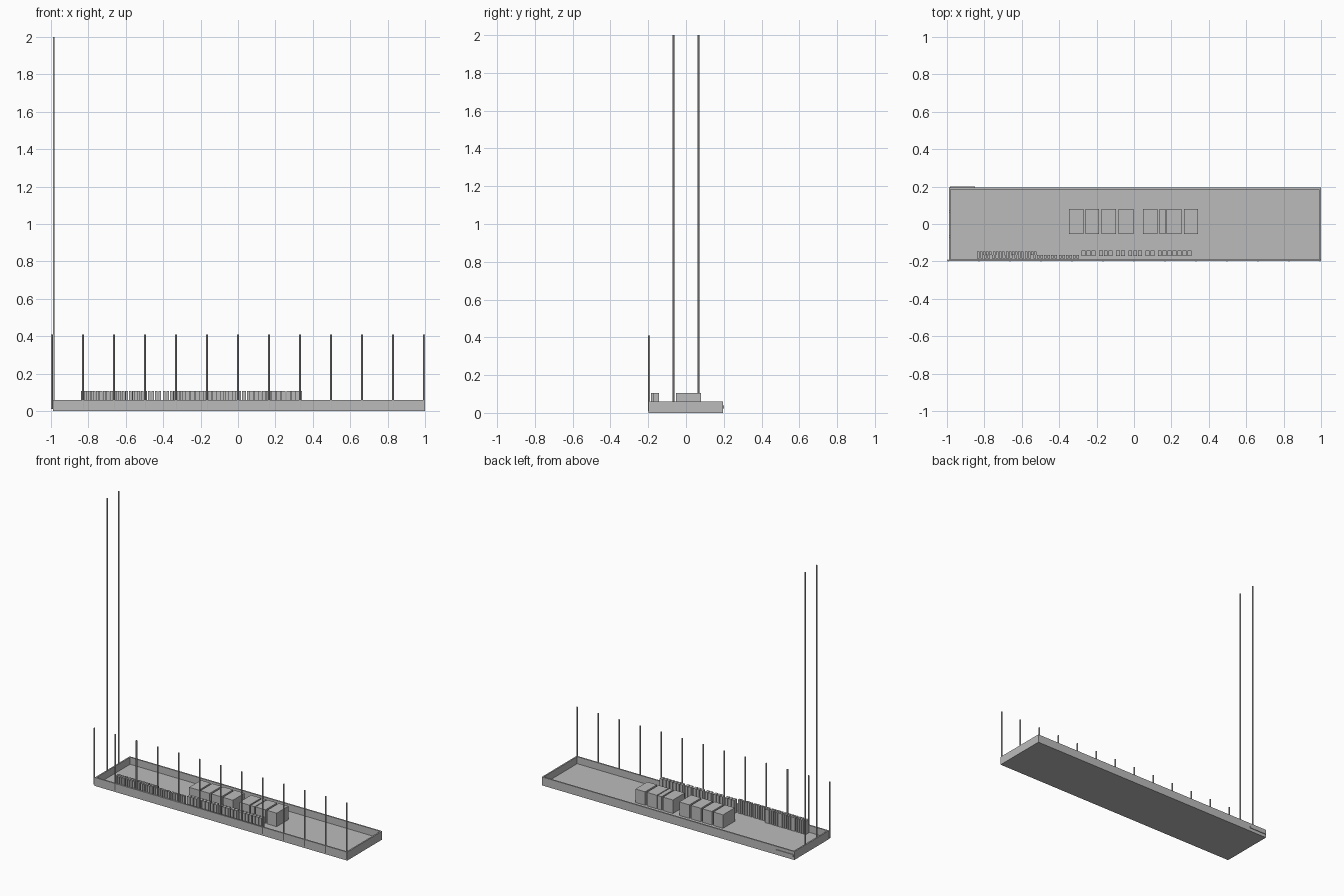
import bpy, bmesh
from mathutils import Matrix, Vector

if "Cube" in bpy.data.objects:
    bpy.data.objects.remove(bpy.data.objects["Cube"])

grey = bpy.data.materials.new("mid grey")
grey.diffuse_color = (0.5, 0.5, 0.5, 1)
grey.use_nodes = True
grey.node_tree.nodes["Principled BSDF"].inputs["Base Color"].default_value = grey.diffuse_color


def finish(name, bm):
    mesh = bpy.data.meshes.new(name)
    bm.to_mesh(mesh)
    bm.free()
    mesh.materials.append(grey)
    ob = bpy.data.objects.new(name, mesh)
    bpy.context.collection.objects.link(ob)
    return ob


def add_box(bm, x0, x1, y0, y1, z0, z1):
    size = Vector((x1 - x0, y1 - y0, z1 - z0))
    mid = Vector((x0 + x1, y0 + y1, z0 + z1)) / 2
    bmesh.ops.create_cube(bm, size=1, matrix=Matrix.Translation(mid) @ Matrix.Diagonal(size).to_4x4())


def add_rod(bm, x, y, z0, z1, r=0.005):
    bmesh.ops.create_cone(bm, cap_ends=True, segments=16, radius1=r, radius2=r, depth=z1 - z0,
                          matrix=Matrix.Translation((x, y, (z0 + z1) / 2)))


def smooth(ob):
    bpy.context.view_layer.objects.active = ob
    ob.select_set(True)
    bpy.ops.object.shade_smooth_by_angle()
    ob.select_set(False)


X0, X1, Y0, Y1 = -0.99, 1.0, -0.199, 0.195
FLOOR, RIM, TOP, WALL = 0.01, 0.06, 0.106, 0.01

# Open tray: box with the top face inset and pushed down
bm = bmesh.new()
add_box(bm, X0, X1, Y0, Y1, 0, RIM)
bm.normal_update()
top = [f for f in bm.faces if f.normal.z > 0.9]
bmesh.ops.inset_region(bm, faces=top, thickness=WALL, use_even_offset=True)
inner = bmesh.ops.extrude_face_region(bm, geom=top)
bmesh.ops.translate(bm, vec=(0, 0, FLOOR - RIM),
                    verts=[v for v in inner["geom"] if isinstance(v, bmesh.types.BMVert)])
bmesh.ops.delete(bm, geom=[f for f in top if f.is_valid], context='FACES_ONLY')
bmesh.ops.recalc_face_normals(bm, faces=bm.faces)
finish("tray", bm)

# Row of short posts along the front wall
bm = bmesh.new()
for i in range(13):
    add_rod(bm, -0.995 + i * 1.99 / 12, -0.195, FLOOR, 0.41)
smooth(finish("front_posts", bm))

# Two tall poles on the left wall
bm = bmesh.new()
for y in (-0.066, 0.066):
    add_rod(bm, -0.985, y, FLOOR, 2.0)
smooth(finish("tall_poles", bm))

# Large blocks in the middle of the tray
bm = bmesh.new()
for a, b in [(-.348, -.271), (-.259, -.186), (-.173, -.095), (-.082, -.003),
             (.047, .126), (.136, .168), (.174, .253), (.266, .342)]:
    add_box(bm, a, b, -0.053, 0.08, FLOOR, TOP)
finish("large_blocks", bm)


# Rows of small blocks near the front, in groups with gaps
def block_row(name, x, groups, width, pitch, gap, y0, y1):
    bm = bmesh.new()
    for n in groups:
        for _ in range(n):
            add_box(bm, x, x + width, y0, y1, FLOOR, TOP)
            x += pitch
        x += gap
    finish(name, bm)


block_row("small_blocks_right", -0.28, (3, 3, 2, 3, 2, 7), 0.021, 0.0265, 0.0125, -0.172, -0.143)
block_row("small_blocks_back_left", -0.84, (5, 4, 6, 4), 0.013, 0.0162, 0.005, -0.165, -0.148)
block_row("small_blocks_front_left", -0.84, (4, 6, 5, 7, 6), 0.014, 0.0187, 0.007, -0.184, -0.167)

# Thin plate on the back wall
bm = bmesh.new()
add_box(bm, -0.985, -0.85, Y1 - 0.002, 0.2, 0.023, 0.038)
finish("back_plate", bm)
